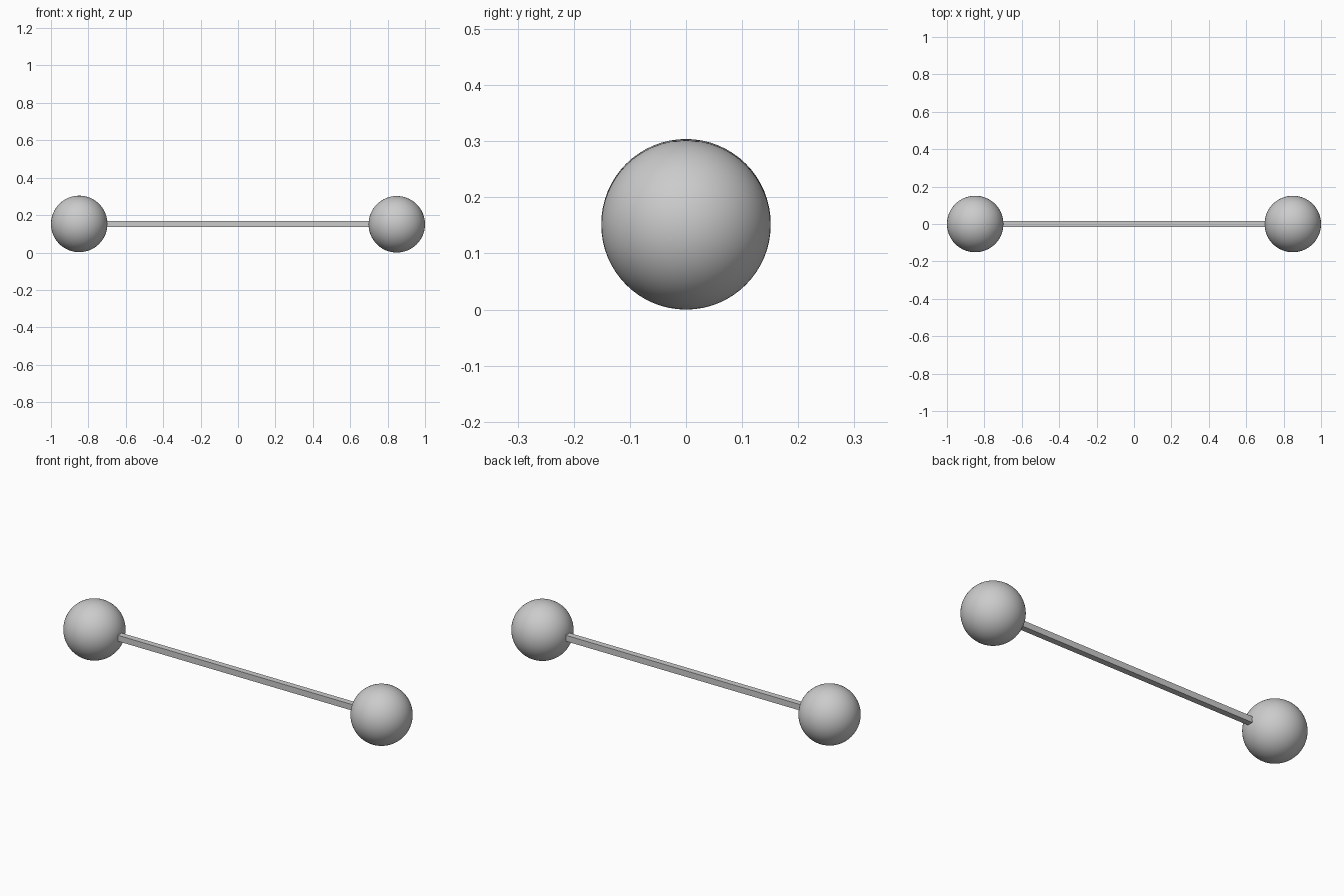
import bpy

if "Cube" in bpy.data.objects:
    bpy.data.objects.remove(bpy.data.objects["Cube"])

R = 0.151          # ball radius
BAR = 0.032        # bar thickness


def ball(name, x, z):
    bpy.ops.mesh.primitive_uv_sphere_add(segments=64, ring_count=32, radius=R, location=(x, 0, z))
    ob = bpy.context.object
    ob.name = name
    bpy.ops.object.shade_smooth()
    return ob


# Round weights at both ends, the left one a hair higher
ball("left_ball", -(1 - R), R + 0.002)
ball("right_ball", 1 - R, R)

# Square bar running into both balls
bpy.ops.mesh.primitive_cube_add(size=1, location=(0, 0, R + 0.001))
bar = bpy.context.object
bar.name = "square_bar"
bar.scale = (1.46, BAR, BAR)
bpy.ops.object.transform_apply(location=False, rotation=False, scale=True)
